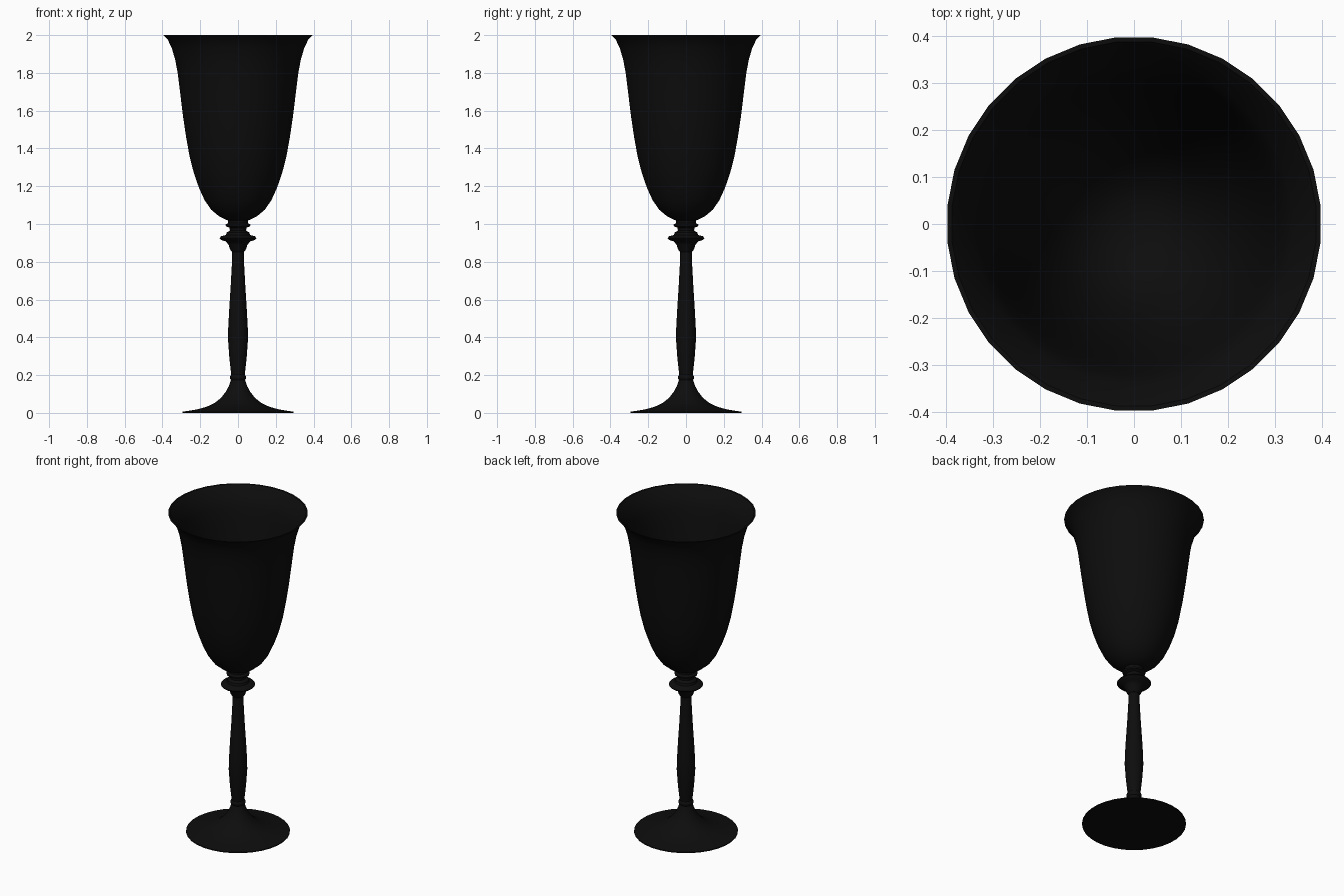
import bpy
import bmesh
import math

SIDES = 32

cube = bpy.data.objects.get("Cube")
if cube:
    bpy.data.objects.remove(cube, do_unlink=True)

black = bpy.data.materials.new("black_glass")
black.use_nodes = True
colour = (0.004, 0.004, 0.004, 1)
black.diffuse_color = colour
black.node_tree.nodes["Principled BSDF"].inputs["Base Color"].default_value = colour


def lathe(name, profile):
    """Turn a (radius, height) profile around the z axis."""
    bm = bmesh.new()
    start = math.pi / SIDES
    verts = [bm.verts.new((r * math.cos(start), r * math.sin(start), z))
             for r, z in profile]
    edges = [bm.edges.new(pair) for pair in zip(verts, verts[1:])]
    bmesh.ops.spin(bm, geom=verts + edges, cent=(0, 0, 0), axis=(0, 0, 1),
                   angle=math.tau, steps=SIDES, use_duplicate=False)
    bmesh.ops.remove_doubles(bm, verts=bm.verts, dist=0.0005)
    bmesh.ops.recalc_face_normals(bm, faces=bm.faces)
    mesh = bpy.data.meshes.new(name)
    bm.to_mesh(mesh)
    bm.free()
    mesh.materials.append(black)
    obj = bpy.data.objects.new(name, mesh)
    bpy.context.collection.objects.link(obj)
    bpy.ops.object.select_all(action="DESELECT")
    obj.select_set(True)
    bpy.context.view_layer.objects.active = obj
    bpy.ops.object.shade_smooth_by_angle(angle=math.radians(40))
    return obj


# Bowl: outer wall up to the flared rim, then a thin inner wall back down
outer = [(0.06, 1.02), (0.10, 1.04), (0.142, 1.075), (0.177, 1.125),
         (0.207, 1.19), (0.235, 1.27), (0.258, 1.36), (0.276, 1.46),
         (0.291, 1.56), (0.306, 1.68), (0.321, 1.80), (0.334, 1.87),
         (0.352, 1.93), (0.373, 1.975), (0.398, 2.0)]
inner = [(r - 0.012, z + 0.012) for r, z in reversed(outer[:-2])]
lathe("bowl", [(0, 1.018)] + outer + [(0.388, 1.999)] + inner + [(0, 1.03)])

# Collar: neck, small ring and wide disc beneath the bowl
lathe("collar", [(0, 1.03), (0.055, 1.03), (0.052, 1.005), (0.066, 0.997),
                 (0.064, 0.988), (0.045, 0.98), (0.043, 0.965),
                 (0.06, 0.955), (0.064, 0.942), (0.09, 0.935),
                 (0.098, 0.925), (0.09, 0.915), (0.065, 0.908),
                 (0.05, 0.89), (0.042, 0.865), (0.032, 0.852), (0, 0.852)])

# Stem: slim baluster, widest below its middle
lathe("stem", [(0, 0.86), (0.031, 0.86), (0.033, 0.78), (0.039, 0.67),
               (0.046, 0.56), (0.052, 0.45), (0.053, 0.39), (0.046, 0.29),
               (0.036, 0.2), (0, 0.2)])

# Stem ring
lathe("stem_ring", [(0, 0.202), (0.036, 0.202), (0.043, 0.192),
                    (0.043, 0.182), (0.036, 0.172), (0, 0.172)])

# Foot: concave flare to a thin flat edge
lathe("foot", [(0, 0.175), (0.037, 0.175), (0.047, 0.145), (0.064, 0.113),
               (0.09, 0.08), (0.125, 0.052), (0.17, 0.031), (0.225, 0.017),
               (0.296, 0.006), (0.296, 0), (0, 0)])
